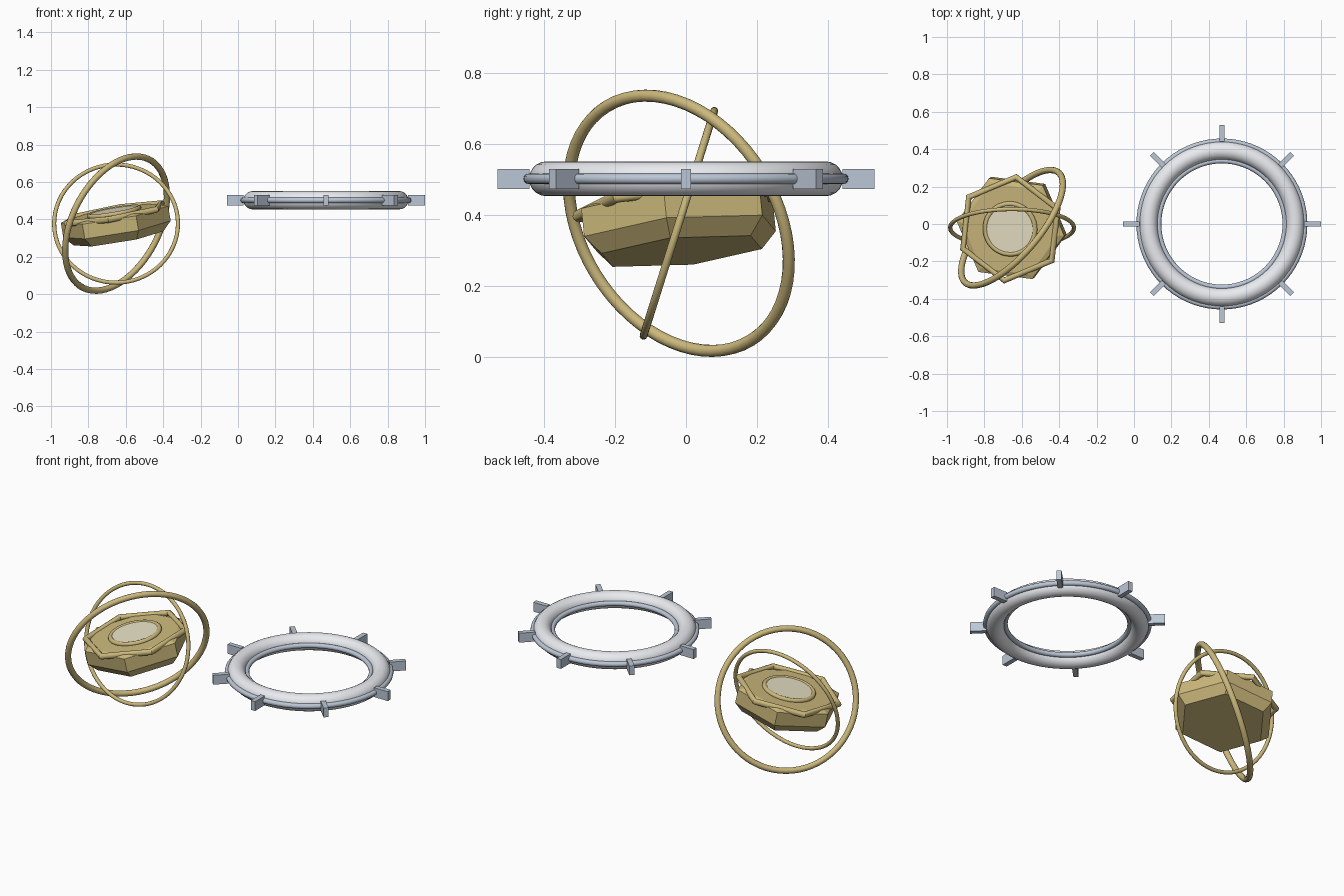
import bpy, bmesh, math
from mathutils import Vector, Matrix

if "Cube" in bpy.data.objects:
    bpy.data.objects.remove(bpy.data.objects["Cube"])


def material(name, color):
    m = bpy.data.materials.new(name)
    m.diffuse_color = (*color, 1)
    m.use_nodes = True
    m.node_tree.nodes["Principled BSDF"].inputs["Base Color"].default_value = m.diffuse_color
    return m


GOLD = material("brass", (0.60, 0.48, 0.20))
CREAM = material("cream", (0.80, 0.75, 0.56))
WHITE = material("pale_metal", (0.82, 0.83, 0.87))
STEEL = material("blue_steel", (0.50, 0.57, 0.67))

CORE = Vector((-0.652, -0.02, 0.377))   # centre of the gimbal
HUB = Vector((0.47, 0, 0.502))          # centre of the toothed ring


def facing(center, normal):
    """Matrix placing local z along the given normal."""
    q = Vector((0, 0, 1)).rotation_difference(Vector(normal).normalized())
    return Matrix.Translation(center) @ q.to_matrix().to_4x4()


def finish(name, mat, matrix, smooth=True):
    o = bpy.context.object
    o.name = name
    o.data.materials.append(mat)
    o.matrix_world = matrix
    if smooth:
        bpy.ops.object.shade_smooth_by_angle(angle=math.radians(40))
    return o


def ring(name, mat, matrix, major, minor, seg=64, sides=12):
    bpy.ops.mesh.primitive_torus_add(major_radius=major, minor_radius=minor,
                                     major_segments=seg, minor_segments=sides)
    return finish(name, mat, matrix)


def prism(name, mat, matrix, profile, sides, turn=0.0):
    """Closed stack of n-sided loops from (radius, height) pairs."""
    bm = bmesh.new()
    loops = []
    for r, h in profile:
        angles = [turn + 2 * math.pi * i / sides for i in range(sides)]
        loops.append([bm.verts.new((r * math.cos(a), r * math.sin(a), h)) for a in angles])
    for lo, hi in zip(loops, loops[1:]):
        for i in range(sides):
            j = (i + 1) % sides
            bm.faces.new((lo[i], lo[j], hi[j], hi[i]))
    bm.faces.new(loops[0][::-1])
    bm.faces.new(loops[-1])
    me = bpy.data.meshes.new(name)
    bm.to_mesh(me)
    bm.free()
    me.materials.append(mat)
    o = bpy.data.objects.new(name, me)
    bpy.context.collection.objects.link(o)
    o.matrix_world = matrix
    return o


# gimbal rings
ring("inner_gimbal_ring", GOLD, facing(CORE, (0, -0.954, 0.30)), 0.331, 0.011)
ring("outer_gimbal_ring", GOLD, facing(CORE, (0.71, -0.60, -0.37)), 0.386, 0.017)

# tilted hexagonal core
tilt = facing(CORE, (-0.17, -0.10, 1))
prism("hex_body", GOLD, tilt,
      [(0.245, -0.08), (0.293, -0.03), (0.293, 0.05), (0.265, 0.06)], 6, math.radians(-7))

# hexagonal frame, turned against the body
frame = tilt @ Matrix.Translation((0, 0, 0.055)) @ Matrix.Rotation(math.radians(23), 4, 'Z')
ring("hex_frame", GOLD, frame, 0.28, 0.017, seg=6)

# round medallion on top
top = tilt @ Matrix.Translation((0, 0, 0.064))
ring("medallion_rim", GOLD, top, 0.135, 0.013, seg=48)
prism("medallion_disc", CREAM, top, [(0.132, -0.01), (0.132, 0.008)], 48)

# toothed ring
flat = Matrix.Translation(HUB)
ring("main_ring", WHITE, flat, 0.392, 0.049, seg=72, sides=20)
ring("outer_band", STEEL, flat, 0.442, 0.015, seg=72)
ring("inner_band", STEEL, flat, 0.338, 0.014, seg=72)
for i in range(8):
    bpy.ops.mesh.primitive_cube_add(size=1)
    finish(f"tooth_{i + 1}", STEEL,
           flat @ Matrix.Rotation(i * math.pi / 4, 4, 'Z')
           @ Matrix.Translation((0.485, 0, 0))
           @ Matrix.Diagonal((0.09, 0.028, 0.056, 1)), smooth=False)
